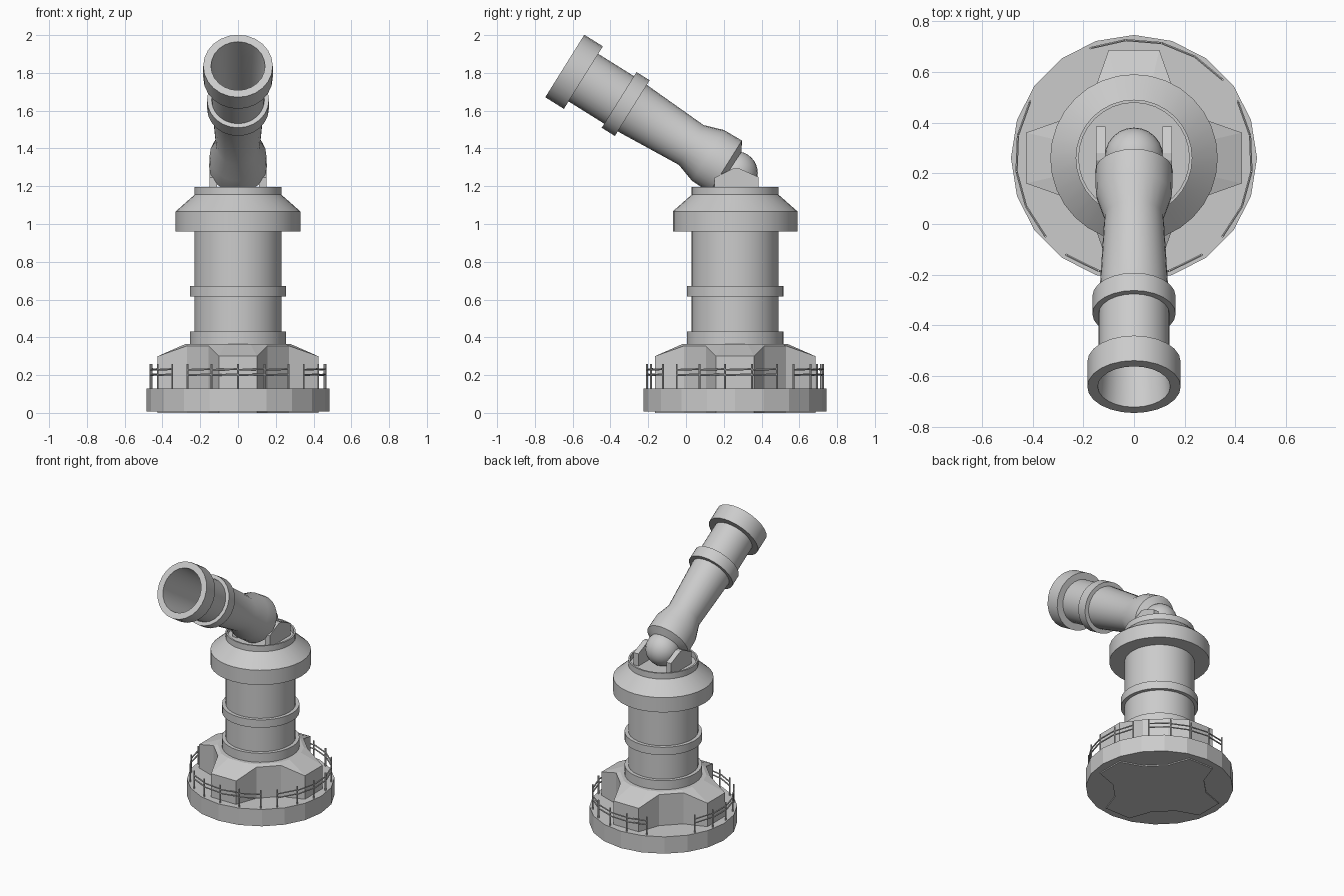
import bpy, bmesh, math
from mathutils import Vector, Matrix

if "Cube" in bpy.data.objects:
    bpy.data.objects.remove(bpy.data.objects["Cube"])

CY = 0.26                       # turret axis lies at y = CY
TILT = math.radians(32)         # barrel elevation
PIVOT = Vector((0, 0.265, 1.27))


def finish(name, bm, smooth=True, matrix=None):
    bmesh.ops.recalc_face_normals(bm, faces=bm.faces)
    me = bpy.data.meshes.new(name)
    bm.to_mesh(me)
    bm.free()
    ob = bpy.data.objects.new(name, me)
    bpy.context.collection.objects.link(ob)
    if matrix:
        me.transform(matrix)
    if smooth:
        bpy.ops.object.select_all(action='DESELECT')
        ob.select_set(True)
        bpy.context.view_layer.objects.active = ob
        bpy.ops.object.shade_smooth_by_angle(angle=math.radians(25))
    return ob


def lathe(name, profile, sides, matrix, smooth=True):
    """Revolve (radius, height) points about z, capping both ends."""
    bm = bmesh.new()
    rings = [[bm.verts.new((r * math.sin(2 * math.pi * i / sides),
                            r * math.cos(2 * math.pi * i / sides), h))
              for i in range(sides)] for r, h in profile]
    for a, b in zip(rings, rings[1:]):
        for i in range(sides):
            j = (i + 1) % sides
            bm.faces.new((a[i], a[j], b[j], b[i]))
    bm.faces.new(rings[0])
    bm.faces.new(rings[-1])
    return finish(name, bm, smooth, matrix)


axis = Matrix.Translation((0, CY, 0))

# round footing
lathe("footing", [(0.485, 0.008), (0.485, 0.13)], 20, axis, False)

# four-lobed plinth with sloping top
bm = bmesh.new()
outline = []
for k in range(4):
    rot = Matrix.Rotation(-k * math.pi / 2, 3, 'Z')
    for x, y, z in ((-0.155, 0.27, 0.355), (-0.1, 0.425, 0.30),
                    (0.1, 0.425, 0.30), (0.155, 0.27, 0.355)):
        outline.append(rot @ Vector((x, y, z)))
low = [bm.verts.new((p.x, p.y, 0)) for p in outline]
top = [bm.verts.new(p) for p in outline]
inner = [bm.verts.new((*(p.xy.normalized() * 0.285), 0.365)) for p in outline]
for i in range(16):
    j = (i + 1) % 16
    bm.faces.new((low[i], low[j], top[j], top[i]))
    bm.faces.new((top[i], top[j], inner[j], inner[i]))
bm.faces.new(low)
bm.faces.new(inner)
finish("lobed_plinth", bm, False, axis)

# column with collars, flared head and recessed top
lathe("column", [(0.255, 0.35), (0.255, 0.43), (0.23, 0.43), (0.23, 0.615),
                 (0.255, 0.615), (0.255, 0.672), (0.23, 0.672), (0.23, 0.96),
                 (0.33, 0.96), (0.33, 1.067), (0.23, 1.155), (0.23, 1.197),
                 (0.218, 1.197), (0.218, 1.16)], 32, axis)

# pivot brackets either side of the ball
for side, name in ((-1, "left_bracket"), (1, "right_bracket")):
    bm = bmesh.new()
    pts = [(0.15, 1.155), (0.15, 1.245), (0.25, 1.295),
           (0.28, 1.295), (0.385, 1.248), (0.385, 1.155)]
    face = bm.faces.new([bm.verts.new((side * 0.112, y, z)) for y, z in pts])
    ext = bmesh.ops.extrude_face_region(bm, geom=[face])
    bmesh.ops.translate(bm, vec=(side * 0.038, 0, 0),
                        verts=[v for v in ext["geom"] if isinstance(v, bmesh.types.BMVert)])
    finish(name, bm, False)

# pivot ball
bm = bmesh.new()
bmesh.ops.create_uvsphere(bm, u_segments=24, v_segments=16, radius=0.115)
finish("pivot_ball", bm, True, Matrix.Translation(PIVOT))

# hollow barrel: local z runs along the bore, slightly oval in section
aim = (Matrix.Translation(PIVOT) @ Matrix.Rotation(math.pi / 2 - TILT, 4, 'X')
       @ Matrix.Diagonal((1, 1.06, 1, 1)))
lathe("barrel", [(0.105, 0.035), (0.153, 0.065), (0.15, 0.175), (0.117, 0.28),
                 (0.137, 0.648), (0.164, 0.648), (0.164, 0.73), (0.14, 0.73),
                 (0.14, 0.953), (0.184, 0.953), (0.184, 1.069), (0.143, 1.069),
                 (0.134, 0.95), (0.125, 0.648), (0.108, 0.32)], 24, aim)


# guard rails: four fences of five posts and two rails each
def rod(bm, a, b, r):
    d = b - a
    m = Matrix.Translation((a + b) / 2) @ d.to_track_quat('Z', 'Y').to_matrix().to_4x4()
    bmesh.ops.create_cone(bm, cap_ends=True, segments=6, radius1=r, radius2=r,
                          depth=d.length, matrix=m)


for name, start in (("right_fence", -41.5), ("back_fence", 41.5),
                    ("left_fence", 151.5), ("front_fence", 235)):
    bm = bmesh.new()
    feet = [Vector((0.466 * math.cos(math.radians(start + 17.5 * i)),
                    0.466 * math.sin(math.radians(start + 17.5 * i)), 0))
            for i in range(5)]
    for p in feet:
        rod(bm, p + Vector((0, 0, 0.125)), p + Vector((0, 0, 0.26)), 0.005)
    for a, b in zip(feet, feet[1:]):
        for z in (0.2, 0.228):
            rod(bm, a + Vector((0, 0, z)), b + Vector((0, 0, z + 0.004)), 0.005)
    finish(name, bm, False, axis)
